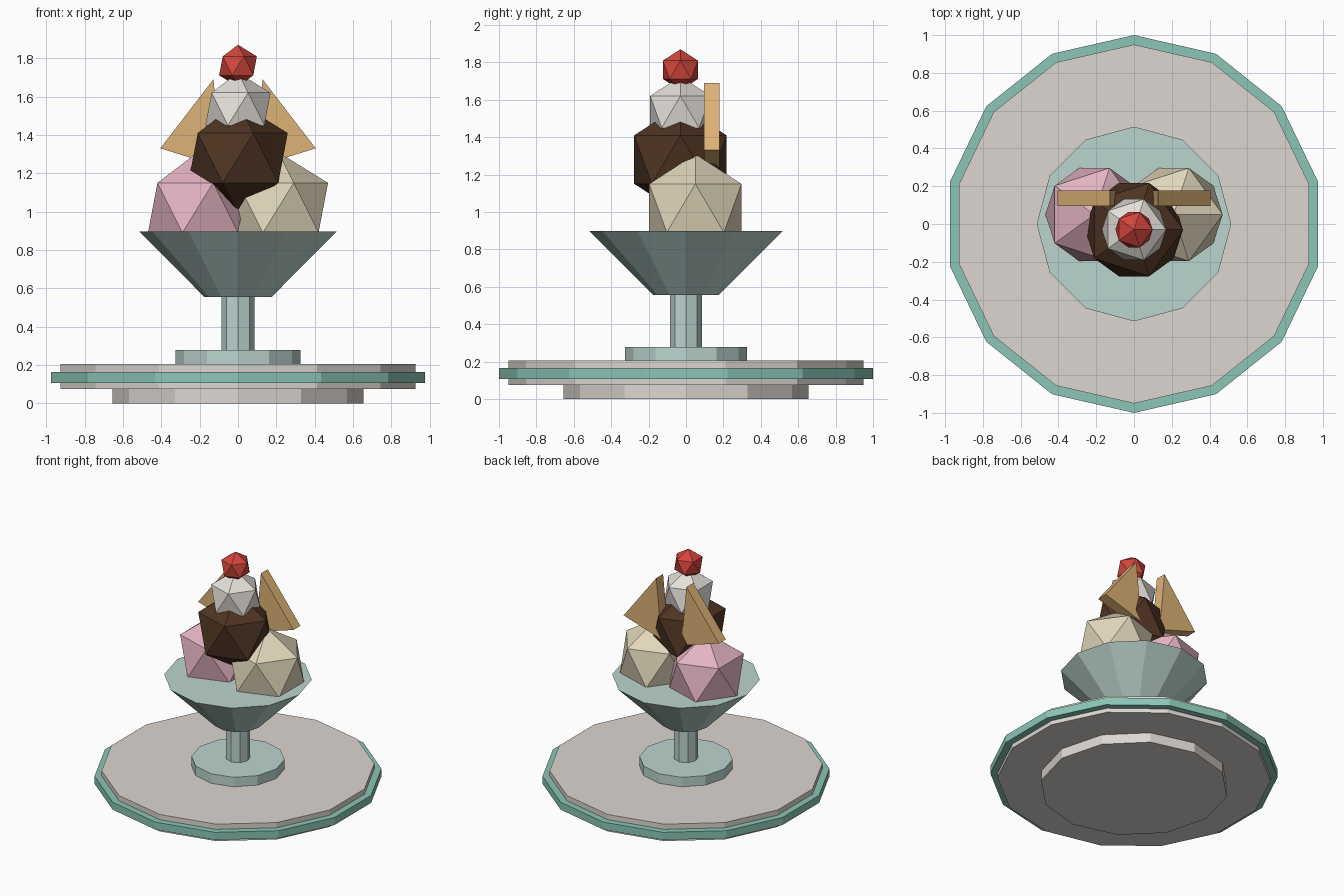
import bpy, bmesh, math

if "Cube" in bpy.data.objects:
    bpy.data.objects.remove(bpy.data.objects["Cube"])


def srgb(*rgb):
    lin = [(c / 255 / 12.92) if c < 11 else ((c / 255 + 0.055) / 1.055) ** 2.4 for c in rgb]
    return (*lin, 1.0)


def material(name, *rgb):
    m = bpy.data.materials.new(name)
    m.diffuse_color = srgb(*rgb)
    m.use_nodes = True
    m.node_tree.nodes["Principled BSDF"].inputs["Base Color"].default_value = m.diffuse_color
    return m


STONE = material("warm_grey", 220, 214, 208)
TEAL = material("teal", 138, 198, 182)
GLASS = material("pale_glass", 188, 213, 207)
PINK = material("strawberry_pink", 228, 180, 194)
CREAM = material("vanilla_cream", 224, 214, 186)
CHOC = material("chocolate", 78, 52, 34)
WHITE = material("whipped_white", 228, 224, 218)
RED = material("cherry_red", 212, 70, 60)
WAFER = material("wafer_tan", 222, 178, 118)


def finish(name, bm, mat):
    bmesh.ops.recalc_face_normals(bm, faces=bm.faces)
    mesh = bpy.data.meshes.new(name)
    bm.to_mesh(mesh)
    bm.free()
    mesh.materials.append(mat)
    ob = bpy.data.objects.new(name, mesh)
    bpy.context.collection.objects.link(ob)
    return ob


def loft(name, bottom, top, mat):
    """Closed solid between two matching outlines."""
    bm = bmesh.new()
    a = [bm.verts.new(p) for p in bottom]
    b = [bm.verts.new(p) for p in top]
    n = len(a)
    bm.faces.new(a[::-1])
    bm.faces.new(b)
    for i in range(n):
        j = (i + 1) % n
        bm.faces.new((a[i], a[j], b[j], b[i]))
    return finish(name, bm, mat)


def ring(sides, r, z):
    # first corner lies on the y axis
    return [(r * math.sin(-2 * math.pi * i / sides), r * math.cos(2 * math.pi * i / sides), z)
            for i in range(sides)]


def disc(name, sides, r0, r1, z0, z1, mat):
    return loft(name, ring(sides, r0, z0), ring(sides, r1, z1), mat)


def scoop(name, r, loc, mat):
    bm = bmesh.new()
    bmesh.ops.create_icosphere(bm, subdivisions=1, radius=r)
    bmesh.ops.translate(bm, verts=bm.verts, vec=loc)
    return finish(name, bm, mat)


# Serving plate
disc("plate_foot", 12, 0.655, 0.655, 0.0, 0.08, STONE)
disc("plate", 14, 0.95, 0.95, 0.075, 0.205, STONE)
disc("plate_rim", 14, 1.0, 1.0, 0.107, 0.165, TEAL)

# Glass dish
disc("dish_base", 12, 0.325, 0.325, 0.2, 0.278, GLASS)
disc("dish_stem", 8, 0.085, 0.085, 0.27, 0.56, GLASS)
disc("dish_bowl", 12, 0.175, 0.515, 0.555, 0.897, GLASS)

# Scoops and topping
scoop("strawberry_scoop", 0.29, (-0.21, 0.05, 1.02), PINK)
scoop("vanilla_scoop", 0.29, (0.21, 0.05, 1.02), CREAM)
scoop("chocolate_scoop", 0.29, (0, -0.03, 1.28), CHOC)
scoop("whipped_cream", 0.19, (0, -0.03, 1.535), WHITE)
scoop("cherry", 0.11, (0, -0.03, 1.76), RED)

# Mirrored wafer triangles
for side, s in (("left", -1), ("right", 1)):
    outline = [(0.405, 1.33), (0.128, 1.69), (0.083, 1.23)]
    loft("wafer_" + side, [(s * x, 0.095, z) for x, z in outline],
         [(s * x, 0.178, z) for x, z in outline], WAFER)
